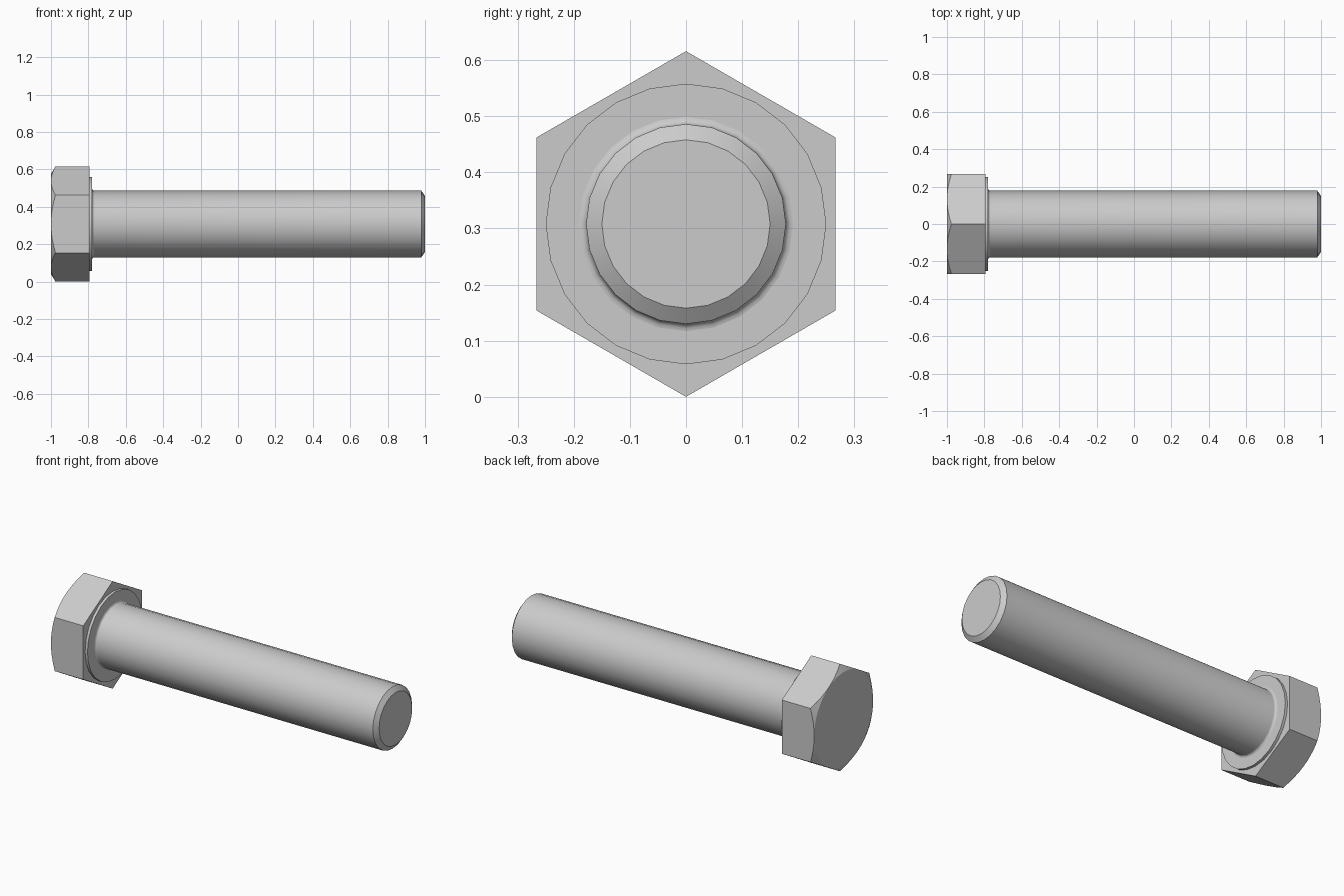
import bpy, bmesh
from math import sin, cos, tan, pi, radians

if "Cube" in bpy.data.objects:
    bpy.data.objects.remove(bpy.data.objects["Cube"])

CZ = 0.308            # axis height = hexagon corner radius
FLAT = CZ * cos(pi / 6)   # centre to flat


def ring(bm, n, fn):
    """Ring of n vertices about the x axis; fn(angle) gives (x, radius)."""
    out = []
    for i in range(n):
        a = 2 * pi * i / n
        x, r = fn(a)
        out.append(bm.verts.new((x, r * sin(a), CZ + r * cos(a))))
    return out


def bridge(bm, r1, r2):
    n = len(r1)
    for i in range(n):
        j = (i + 1) % n
        bm.faces.new((r1[i], r1[j], r2[j], r2[i]))


def finish(name, bm, angle):
    bmesh.ops.remove_doubles(bm, verts=bm.verts, dist=1e-5)
    bmesh.ops.recalc_face_normals(bm, faces=bm.faces)
    me = bpy.data.meshes.new(name)
    bm.to_mesh(me)
    bm.free()
    ob = bpy.data.objects.new(name, me)
    bpy.context.collection.objects.link(ob)
    bpy.ops.object.select_all(action='DESELECT')
    ob.select_set(True)
    bpy.context.view_layer.objects.active = ob
    bpy.ops.object.shade_smooth_by_angle(angle=radians(angle))


def lathe(name, profile, n=24):
    bm = bmesh.new()
    rings = [ring(bm, n, lambda a, p=p: p) for p in profile]
    for r1, r2 in zip(rings, rings[1:]):
        bridge(bm, r1, r2)
    bm.faces.new(rings[0])
    bm.faces.new(rings[-1])
    finish(name, bm, 30)


# Hexagonal head, corners cut by a 30 degree cone on the outer face
def hex_radius(a):
    return FLAT / cos(a % (pi / 3) - pi / 6)


N = 48
bm = bmesh.new()
cap = ring(bm, N, lambda a: (-1, FLAT))
arc = ring(bm, N, lambda a: (-1 + (hex_radius(a) - FLAT) * tan(pi / 6), hex_radius(a)))
base = ring(bm, 6, lambda a: (-0.795, CZ))
bridge(bm, cap, arc)
bm.faces.new(cap)
bm.faces.new(base)
step = N // 6
for k in range(6):
    edge = [arc[(k * step + i) % N] for i in range(step + 1)]
    bm.faces.new(edge + [base[(k + 1) % 6], base[k]])
finish("hex_head", bm, 20)

# Raised washer face under the head
lathe("washer_face", [(-0.795, 0.25), (-0.78, 0.25)])

# Shank with root fillet and chamfered tip
R, F = 0.178, 0.013
fillet = [(-0.78 + F * (1 - cos(t)), R + F * (1 - sin(t)))
          for t in (i * pi / 8 for i in range(5))]
lathe("shank", fillet + [(0.98, R), (1.0, 0.15)])
